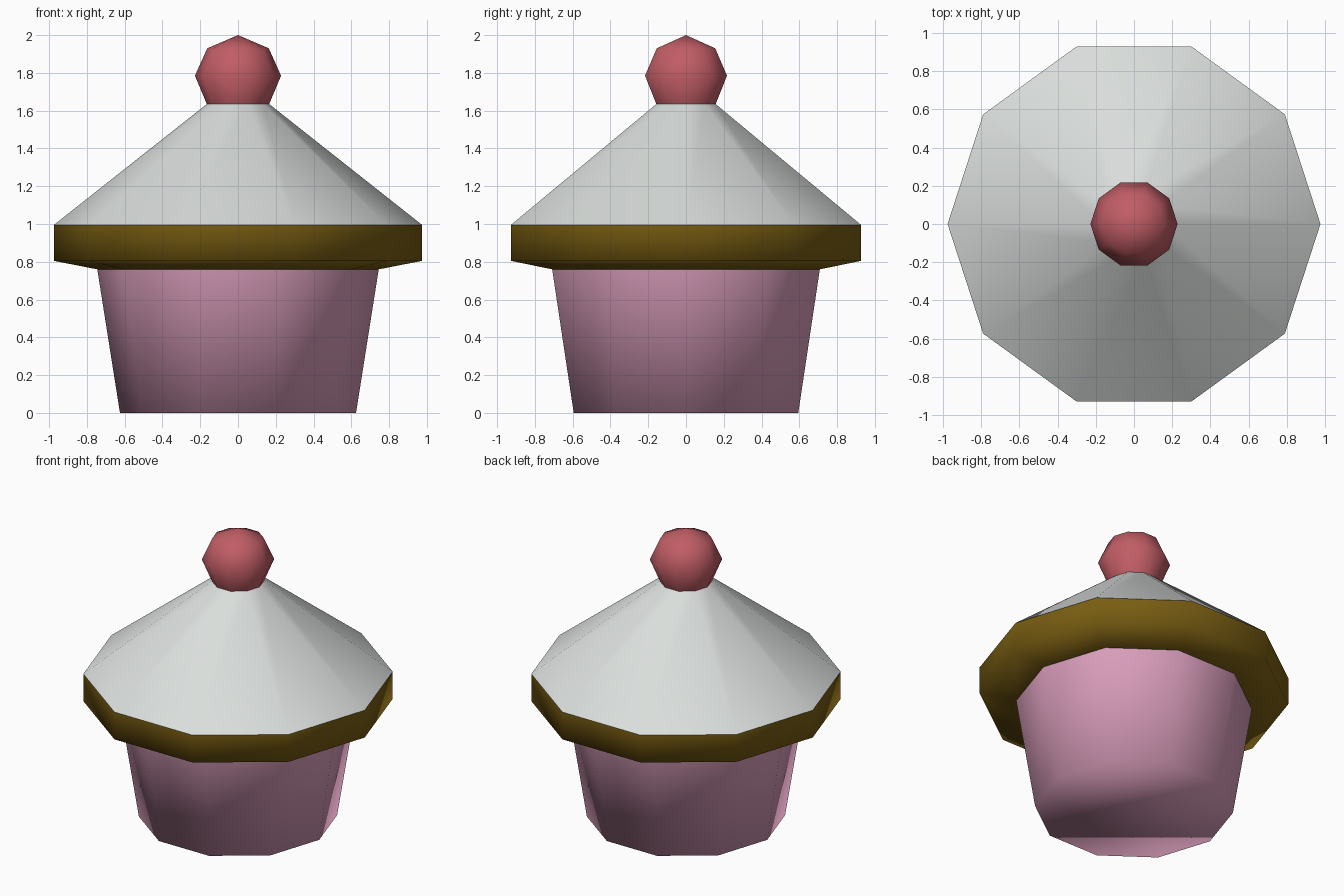
import bpy, bmesh
from math import cos, sin, tau

cube = bpy.data.objects.get("Cube")
if cube:
    bpy.data.objects.remove(cube, do_unlink=True)

SIDES = 10


def material(name, rgb):
    mat = bpy.data.materials.new(name)
    mat.use_nodes = True
    mat.diffuse_color = (*rgb, 1)
    bsdf = mat.node_tree.nodes["Principled BSDF"]
    bsdf.inputs["Base Color"].default_value = (*rgb, 1)
    bsdf.inputs["Roughness"].default_value = 0.8
    return mat


def lathe(name, profile, mat):
    """Spin (radius, z) points, listed bottom to top, into a ten-sided part."""
    bm = bmesh.new()
    rings = []
    for r, z in profile:
        if r == 0:
            rings.append([bm.verts.new((0, 0, z))] * SIDES)
        else:
            rings.append([bm.verts.new((r * cos(tau * i / SIDES), r * sin(tau * i / SIDES), z))
                          for i in range(SIDES)])
    for low, high in zip(rings, rings[1:]):
        for i in range(SIDES):
            j = (i + 1) % SIDES
            corners = [low[i], low[j], high[j], high[i]]
            bm.faces.new(list(dict.fromkeys(corners)))
    # Close the underside of the wrapper
    if profile[0][1] == 0:
        bm.faces.new(rings[0][::-1])
    for face in bm.faces:
        face.smooth = True
    mesh = bpy.data.meshes.new(name)
    bm.to_mesh(mesh)
    bm.free()
    mesh.materials.append(mat)
    obj = bpy.data.objects.new(name, mesh)
    bpy.context.collection.objects.link(obj)
    return obj


pink = material("wrapper pink", (0.70, 0.34, 0.50))
gold = material("cake gold", (0.19, 0.11, 0.006))
white = material("frosting white", (0.70, 0.73, 0.71))
red = material("cherry red", (0.53, 0.11, 0.13))

# Tapered paper cup
lathe("wrapper", [(0.625, 0), (0.745, 0.76)], pink)
# Overhanging cake band
lathe("cake_rim", [(0.745, 0.76), (0.975, 0.805), (0.975, 0.995)], gold)
# Sloping icing
lathe("frosting", [(0.975, 0.995), (0.165, 1.635)], white)
# Cherry on top
lathe("cherry", [(0.165, 1.635), (0.228, 1.785), (0.163, 1.93), (0, 2.0)], red)
